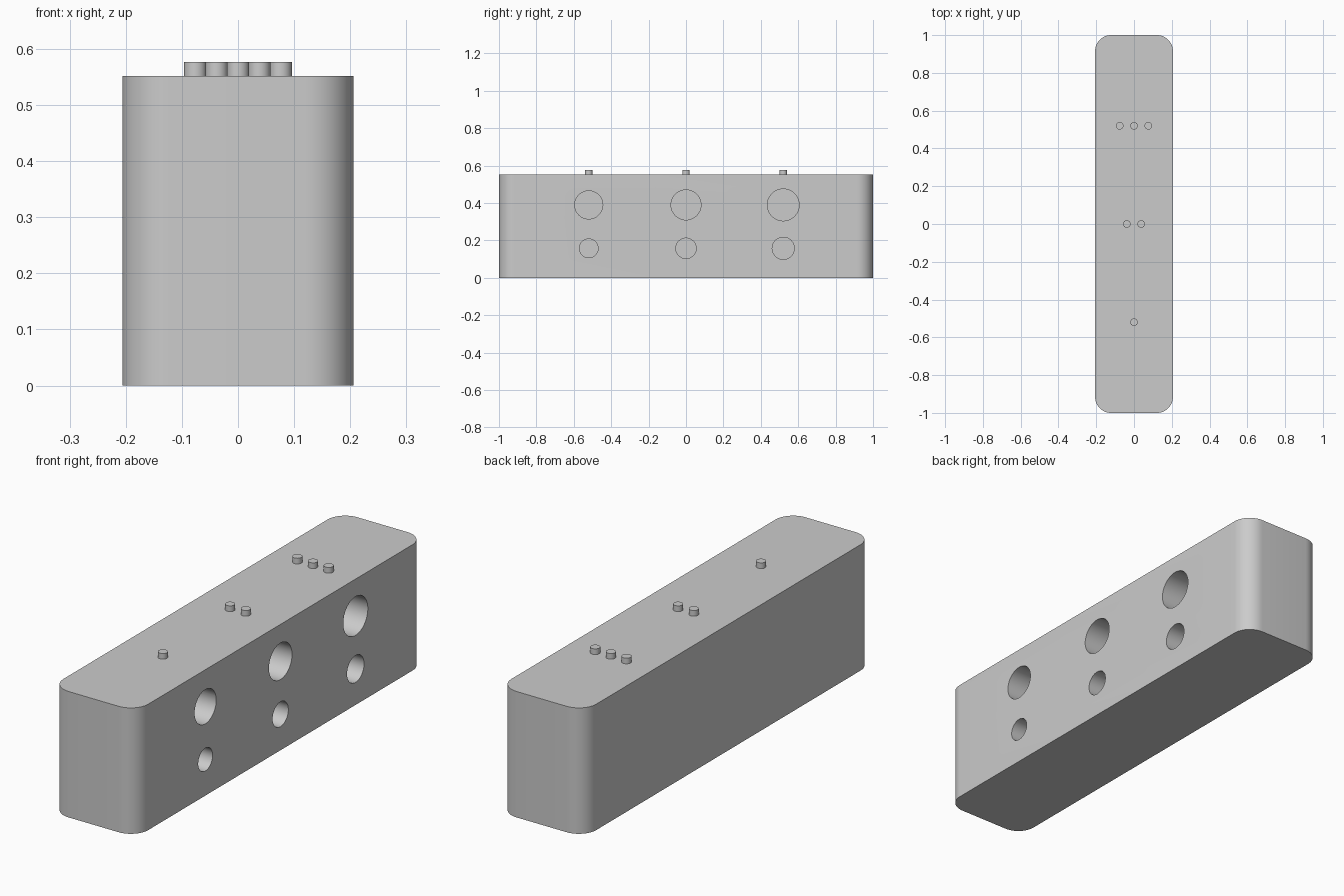
import bpy, bmesh, math
from mathutils import Matrix

if "Cube" in bpy.data.objects:
    bpy.data.objects.remove(bpy.data.objects["Cube"], do_unlink=True)

HALF_X, HALF_Y, HEIGHT = 0.206, 1.0, 0.552
CORNER = 0.085
HOLE_DEPTH = 0.2
STATIONS = (-0.52, 0.0, 0.52)

grey = bpy.data.materials.new("light grey")
grey.use_nodes = True
colour = (0.6, 0.6, 0.6, 1)
grey.diffuse_color = colour
grey.node_tree.nodes["Principled BSDF"].inputs["Base Color"].default_value = colour


def make_object(name, bm):
    mesh = bpy.data.meshes.new(name)
    bm.to_mesh(mesh)
    bm.free()
    mesh.materials.append(grey)
    obj = bpy.data.objects.new(name, mesh)
    bpy.context.collection.objects.link(obj)
    return obj


def add_cylinder(bm, radius, depth, matrix, sides):
    bmesh.ops.create_cone(bm, cap_ends=True, segments=sides, radius1=radius,
                          radius2=radius, depth=depth, matrix=matrix)


def select_only(obj):
    bpy.ops.object.select_all(action="DESELECT")
    obj.select_set(True)
    bpy.context.view_layer.objects.active = obj


def smooth(obj):
    select_only(obj)
    bpy.ops.object.shade_smooth_by_angle(angle=math.radians(30))


# Body: box with rounded upright corners
bm = bmesh.new()
bmesh.ops.create_cube(bm, size=1, matrix=Matrix.Translation((0, 0, HEIGHT / 2))
                      @ Matrix.Diagonal((2 * HALF_X, 2 * HALF_Y, HEIGHT, 1)))
upright = [e for e in bm.edges if abs(e.verts[0].co.z - e.verts[1].co.z) > 0.1]
bmesh.ops.bevel(bm, geom=upright, offset=CORNER, segments=12, profile=0.5,
                affect="EDGES")
body = make_object("body", bm)

# Blind holes in the side: a large upper and a small lower row, growing to the back
bm = bmesh.new()
turn = Matrix.Rotation(math.pi / 2, 4, "Y")
for i, y in enumerate(STATIONS):
    for z, radius in ((0.39, 0.075 + 0.005 * i), (0.158, 0.05 + 0.0045 * i)):
        add_cylinder(bm, radius, 2 * HOLE_DEPTH,
                     Matrix.Translation((HALF_X, y, z)) @ turn, 64)
cutter = make_object("hole_cutter", bm)
cutter.hide_render = True
cut = body.modifiers.new("holes", "BOOLEAN")
cut.operation = "DIFFERENCE"
cut.solver = "EXACT"
cut.object = cutter
select_only(body)
bpy.ops.object.modifier_apply(modifier=cut.name)
bpy.data.objects.remove(cutter, do_unlink=True)
smooth(body)

# Pegs on top: one, two and three in a row from front to back
for count, y in enumerate(STATIONS, start=1):
    for k in range(count):
        x = (k - (count - 1) / 2) * 0.076
        bm = bmesh.new()
        add_cylinder(bm, 0.02, 0.035, Matrix.Translation((x, y, HEIGHT + 0.0075)), 32)
        smooth(make_object(f"peg_row_{count}_{k + 1}", bm))
